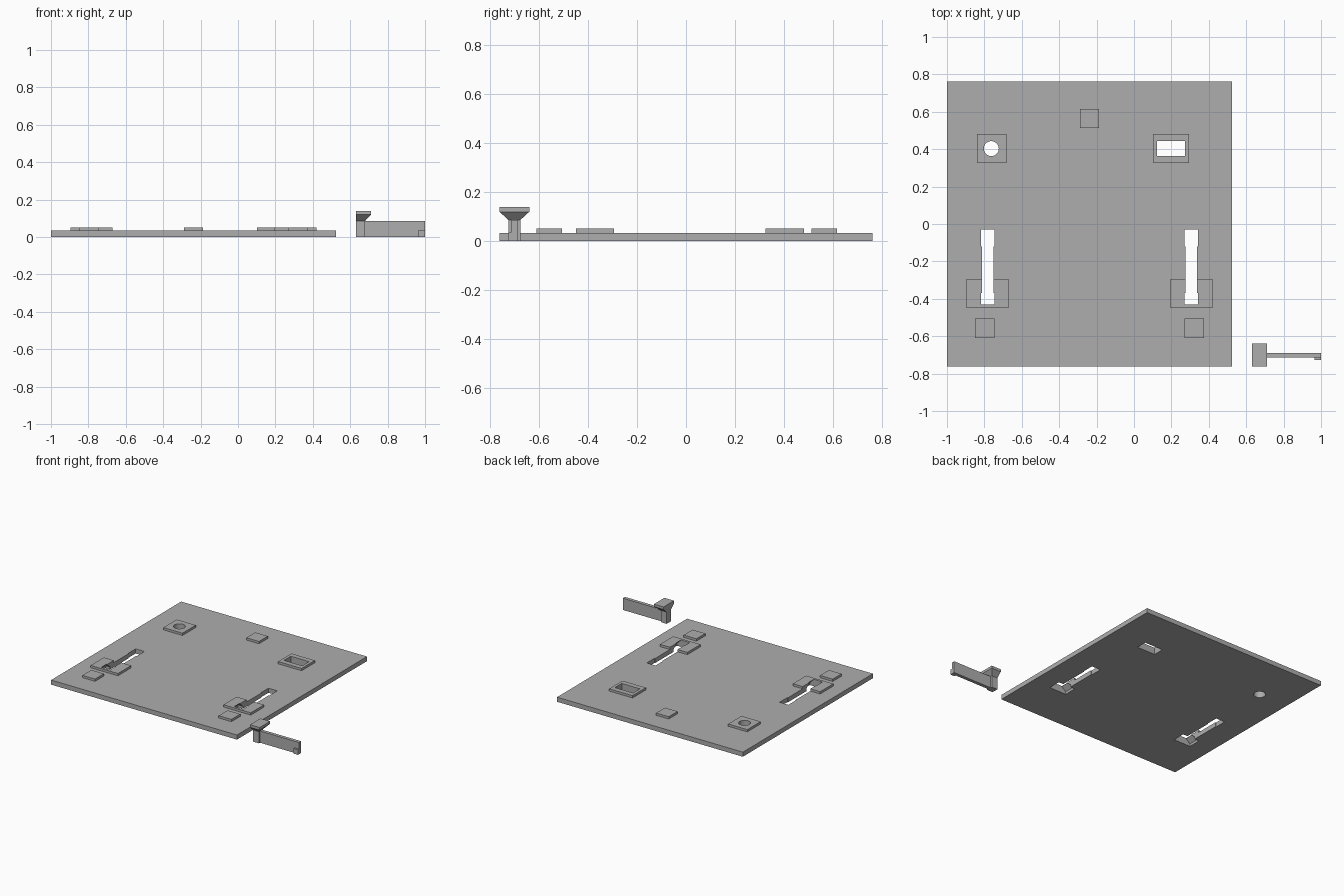
import bpy, bmesh, math

if "Cube" in bpy.data.objects:
    bpy.data.objects.remove(bpy.data.objects["Cube"])

grey = bpy.data.materials.new("matte_grey")
grey.diffuse_color = (0.42, 0.42, 0.42, 1)
grey.use_nodes = True
grey.node_tree.nodes["Principled BSDF"].inputs["Base Color"].default_value = grey.diffuse_color

PLATE_TOP, PAD_TOP = 0.034, 0.051


def make_object(name, bm):
    bmesh.ops.recalc_face_normals(bm, faces=bm.faces[:])
    mesh = bpy.data.meshes.new(name)
    bm.to_mesh(mesh)
    bm.free()
    obj = bpy.data.objects.new(name, mesh)
    bpy.context.collection.objects.link(obj)
    mesh.materials.append(grey)
    return obj


def loft(name, sections):
    """Stack rectangles (x0, x1, y0, y1, z) into a closed solid."""
    bm = bmesh.new()
    rings = [[bm.verts.new(p) for p in
              ((x0, y0, z), (x1, y0, z), (x1, y1, z), (x0, y1, z))]
             for x0, x1, y0, y1, z in sections]
    bm.faces.new(rings[0])
    bm.faces.new(rings[-1])
    for low, high in zip(rings, rings[1:]):
        for i in range(4):
            j = (i + 1) % 4
            bm.faces.new((low[i], low[j], high[j], high[i]))
    return make_object(name, bm)


def box(name, x0, x1, y0, y1, z0, z1):
    return loft(name, [(x0, x1, y0, y1, z0), (x0, x1, y0, y1, z1)])


def cylinder(name, x, y, radius, z0, z1):
    bm = bmesh.new()
    bmesh.ops.create_cone(bm, cap_ends=True, segments=40, radius1=radius,
                          radius2=radius, depth=z1 - z0)
    bmesh.ops.translate(bm, vec=(x, y, (z0 + z1) / 2), verts=bm.verts[:])
    return make_object(name, bm)


def cut(obj, cutters):
    bpy.context.view_layer.objects.active = obj
    for cutter in cutters:
        mod = obj.modifiers.new("cut", 'BOOLEAN')
        mod.operation, mod.solver, mod.object = 'DIFFERENCE', 'EXACT', cutter
        bpy.ops.object.modifier_apply(modifier=mod.name)


# Base plate and plain stand-off pads
plate = box("base_plate", -1.0, 0.525, -0.762, 0.762, 0, PLATE_TOP)
for name, x, y in (("back_spacer", -0.238, 0.564),
                   ("front_left_spacer", -0.798, -0.558),
                   ("front_right_spacer", 0.321, -0.558)):
    box(name, x - 0.052, x + 0.052, y - 0.052, y + 0.052, PLATE_TOP, PAD_TOP)

# Locating pads with a round hole and a rectangular hole
round_pad = box("round_hole_pad", -0.84, -0.683, 0.325, 0.481, PLATE_TOP, PAD_TOP)
slot_pad = box("slot_hole_pad", 0.102, 0.294, 0.325, 0.481, PLATE_TOP, PAD_TOP)
round_cutter = cylinder("round_cutter", -0.763, 0.403, 0.04, -0.1, 0.2)
slot_cutter = box("slot_cutter", 0.124, 0.273, 0.363, 0.443, -0.1, 0.2)
cutters = [round_cutter, slot_cutter]
cut(round_pad, [round_cutter])
cut(slot_pad, [slot_cutter])

# Lever slots, each with a tapered pocket that seats the lever head
for side, x in (("left", -0.783), ("right", 0.307)):
    pad = box(side + "_lever_pad", x - 0.112, x + 0.112, -0.449, -0.294,
              PLATE_TOP, PAD_TOP)
    slot = box("lever_slot_cutter", x - 0.031, x + 0.031, -0.40, -0.08, -0.1, 0.2)
    tip = box("tip_cutter", x - 0.036, x + 0.036, -0.12, -0.03, -0.1, 0.2)
    pocket = loft("pocket_cutter", [
        (x - 0.069, x + 0.069, -0.431, -0.337, -0.1),
        (x - 0.069, x + 0.069, -0.431, -0.337, 0.018),
        (x - 0.036, x + 0.036, -0.431, -0.370, 0.049),
        (x - 0.036, x + 0.036, -0.431, -0.370, 0.2)])
    cut(pad, [slot, pocket])
    cutters += [slot, tip, pocket]

cut(plate, cutters)
for cutter in cutters:
    bpy.data.objects.remove(cutter)

# Round only the bored hole walls
for obj in (plate, round_pad):
    bpy.ops.object.select_all(action='DESELECT')
    obj.select_set(True)
    bpy.context.view_layer.objects.active = obj
    bpy.ops.object.shade_smooth_by_angle(angle=math.radians(20))

# Loose lever: flared head on a post, thin arm and a catch at the tip
MID = -0.701
loft("lever_post_and_head", [
    (0.632, 0.680, MID - 0.025, MID + 0.025, 0),
    (0.632, 0.680, MID - 0.025, MID + 0.025, 0.087),
    (0.632, 0.711, MID - 0.061, MID + 0.061, 0.120),
    (0.632, 0.711, MID - 0.061, MID + 0.061, 0.139)])
box("lever_arm", 0.680, 1.0, MID - 0.0125, MID + 0.0125, 0, 0.087)
box("lever_catch", 0.965, 1.0, MID - 0.025, MID - 0.0125, 0, 0.038)
